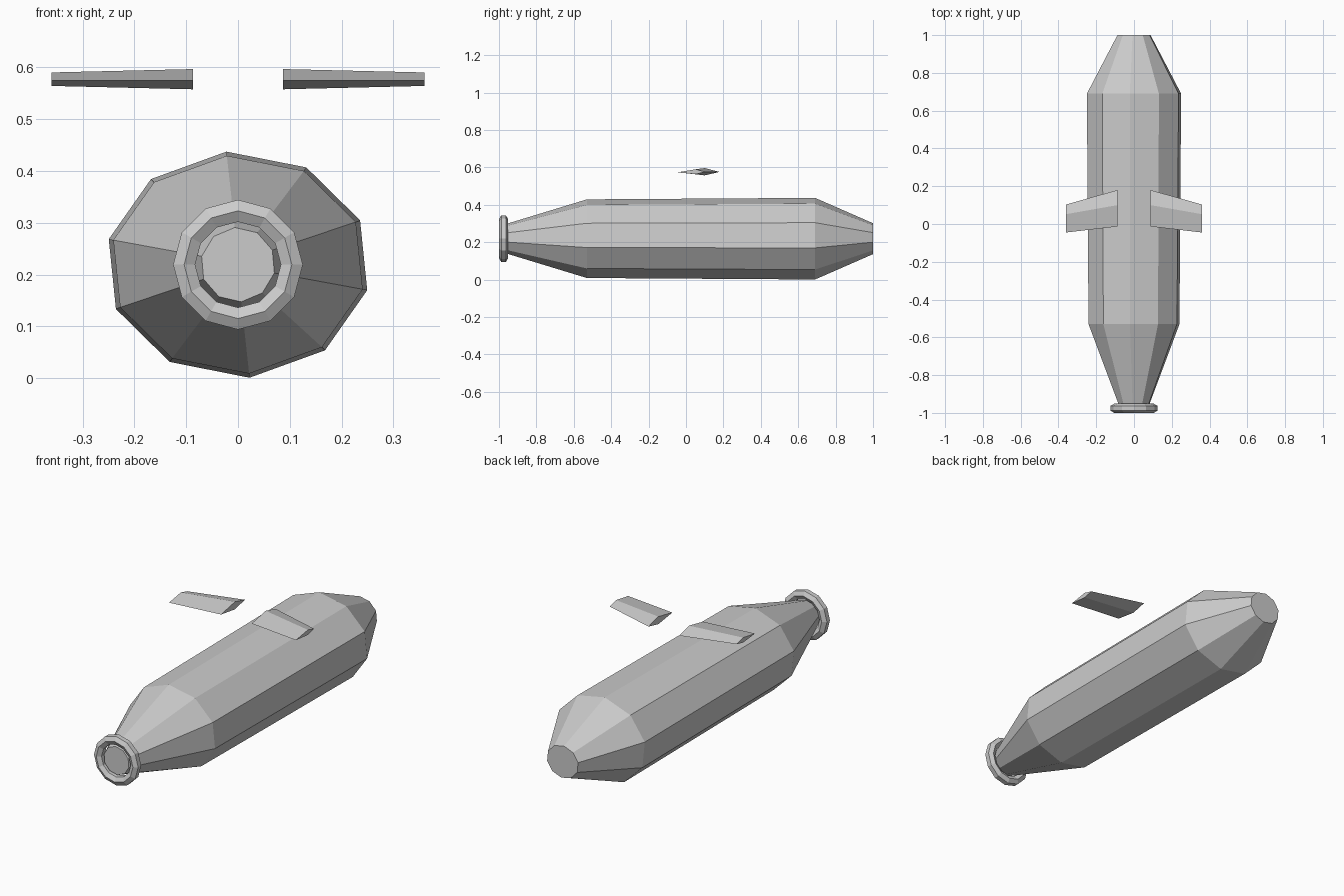
import bpy, bmesh
from math import sin, cos, radians, tau

cube = bpy.data.objects.get("Cube")
if cube:
    bpy.data.objects.remove(cube, do_unlink=True)

grey = bpy.data.materials.new("plain_grey")
grey.use_nodes = True
colour = (0.6, 0.6, 0.6, 1)
grey.diffuse_color = colour
grey.node_tree.nodes["Principled BSDF"].inputs["Base Color"].default_value = colour

MID_Z = 0.219


def loft(name, rings, closed=False):
    """Bridge equal rings of points; cap the ends, or join last to first."""
    bm = bmesh.new()
    loops = [[bm.verts.new(p) for p in ring] for ring in rings]
    pairs = list(zip(loops, loops[1:]))
    if closed:
        pairs.append((loops[-1], loops[0]))
    else:
        bm.faces.new(loops[0])
        bm.faces.new(loops[-1])
    n = len(loops[0])
    for a, b in pairs:
        for i in range(n):
            j = (i + 1) % n
            bm.faces.new((a[i], a[j], b[j], b[i]))
    bmesh.ops.recalc_face_normals(bm, faces=bm.faces)
    mesh = bpy.data.meshes.new(name)
    bm.to_mesh(mesh)
    bm.free()
    mesh.materials.append(grey)
    obj = bpy.data.objects.new(name, mesh)
    bpy.context.collection.objects.link(obj)
    return obj


def ellipse(y, rx, rz, sides, start=0, z=MID_Z):
    angles = [radians(start) + tau * i / sides for i in range(sides)]
    return [(rx * cos(a), y, z + rz * sin(a)) for a in angles]


# Ten-sided tapered body, slightly rolled about its length
sections = [(-0.985, 0.072, 0.072), (-0.53, 0.247, 0.211),
            (0.69, 0.256, 0.219), (1.0, 0.09, 0.083)]
loft("body", [ellipse(y, rx, rz, 10, 95) for y, rx, rz in sections])

# Nose ring with a six-sided cross-section
ring = []
for k in range(6):
    a = radians(30 + 60 * k)
    r = 0.104 + 0.0245 * cos(a)
    ring.append(ellipse(-0.9755 + 0.0245 * sin(a), r, r, 12))
loft("nose_ring", ring, closed=True)

# Pair of floating fins: diamond section, tapered and swept forward
# x, front y, ridge y, back y, half thickness
fin_sections = [(0.087, -0.013, 0.1, 0.18, 0.0195),
                (0.36, -0.045, 0.052, 0.103, 0.013)]
for side, name in ((1, "left_fin"), (-1, "right_fin")):
    loft(name, [[(side * x, front, 0.574), (side * x, ridge, 0.577 + t),
                 (side * x, back, 0.576), (side * x, ridge, 0.577 - t)]
                for x, front, ridge, back, t in fin_sections])
